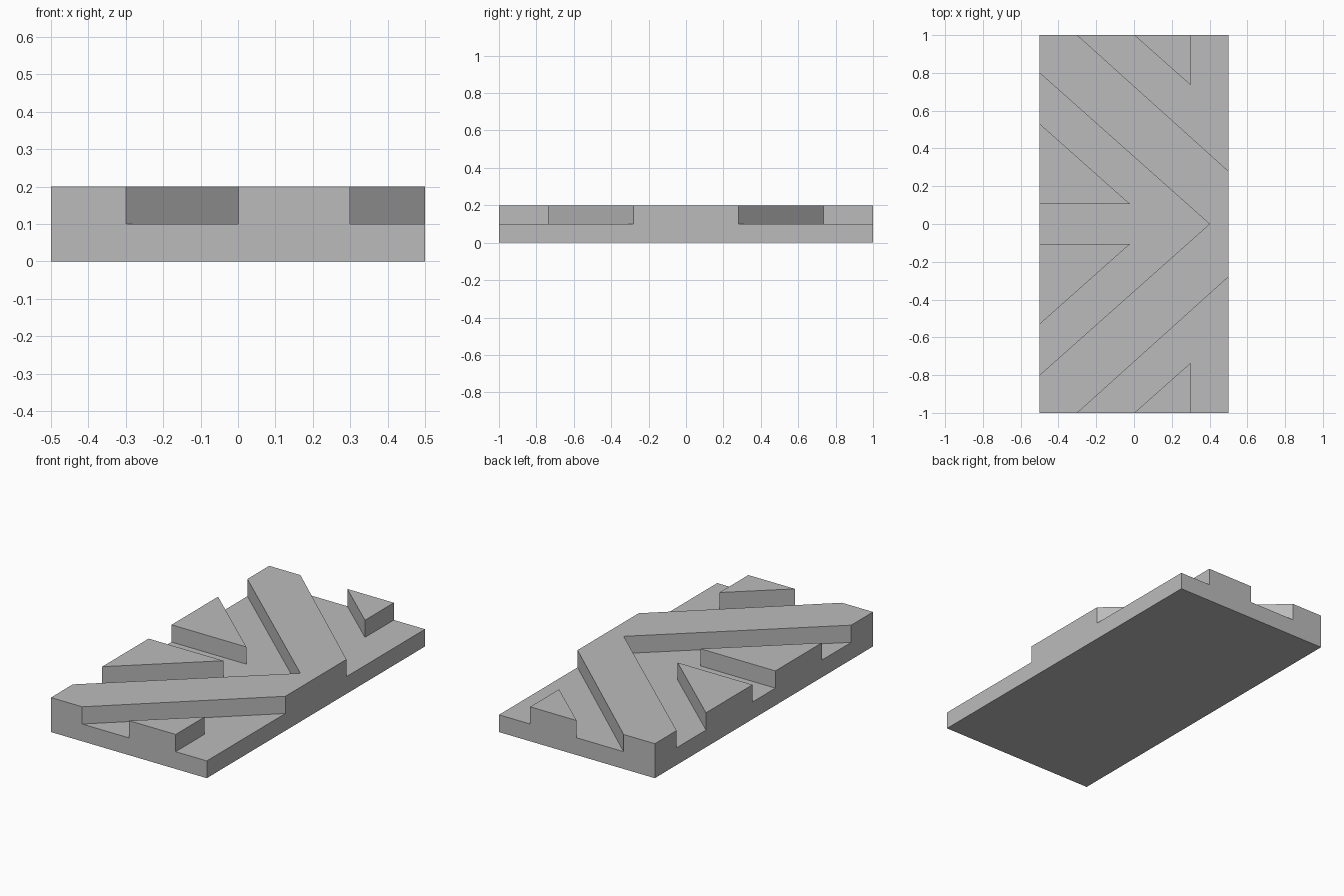
import bpy
import bmesh

if "Cube" in bpy.data.objects:
    bpy.data.objects.remove(bpy.data.objects["Cube"])

grey = bpy.data.materials.new("light grey")
grey.diffuse_color = (0.5, 0.5, 0.5, 1)
grey.use_nodes = True
grey.node_tree.nodes["Principled BSDF"].inputs["Base Color"].default_value = grey.diffuse_color


def prism(name, outline, z0, z1):
    """Extrude a flat outline from z0 up to z1."""
    bm = bmesh.new()
    face = bm.faces.new([bm.verts.new((x, y, z0)) for x, y in outline])
    top = bmesh.ops.extrude_face_region(bm, geom=[face])["geom"]
    verts = [v for v in top if isinstance(v, bmesh.types.BMVert)]
    bmesh.ops.translate(bm, verts=verts, vec=(0, 0, z1 - z0))
    bmesh.ops.recalc_face_normals(bm, faces=bm.faces)
    mesh = bpy.data.meshes.new(name)
    bm.to_mesh(mesh)
    bm.free()
    mesh.materials.append(grey)
    obj = bpy.data.objects.new(name, mesh)
    bpy.context.collection.objects.link(obj)
    return obj


# Solid slab
tile = prism("chevron_tile", [(-0.5, -1), (0.5, -1), (0.5, 1), (-0.5, 1)], 0, 0.2)

# Groove outlines, running past the slab edges
outer = [(-0.4, -1.09), (-0.1, -1.09), (0.3, -0.735), (0.3, -1.09), (0.6, -1.09), (0.6, -0.19)]
half = [(-0.6, 0.889), (-0.6, 0.62), (-0.02, 0.105), (-0.6, 0.105)]
inner = [(0.4, 0)] + half + [(x, -y) for x, y in reversed(half)]
grooves = {
    "front_groove": outer,
    "back_groove": [(x, -y) for x, y in outer],
    "middle_groove": inner,
}

# Cut the grooves halfway down, leaving the chevron and triangles raised
for name, outline in grooves.items():
    cutter = prism(name, outline, 0.1, 0.3)
    cutter.hide_render = True
    cut = tile.modifiers.new(name, "BOOLEAN")
    cut.operation = "DIFFERENCE"
    cut.solver = "EXACT"
    cut.object = cutter
    bpy.context.view_layer.objects.active = tile
    bpy.ops.object.modifier_apply(modifier=cut.name)
    bpy.data.objects.remove(cutter)
